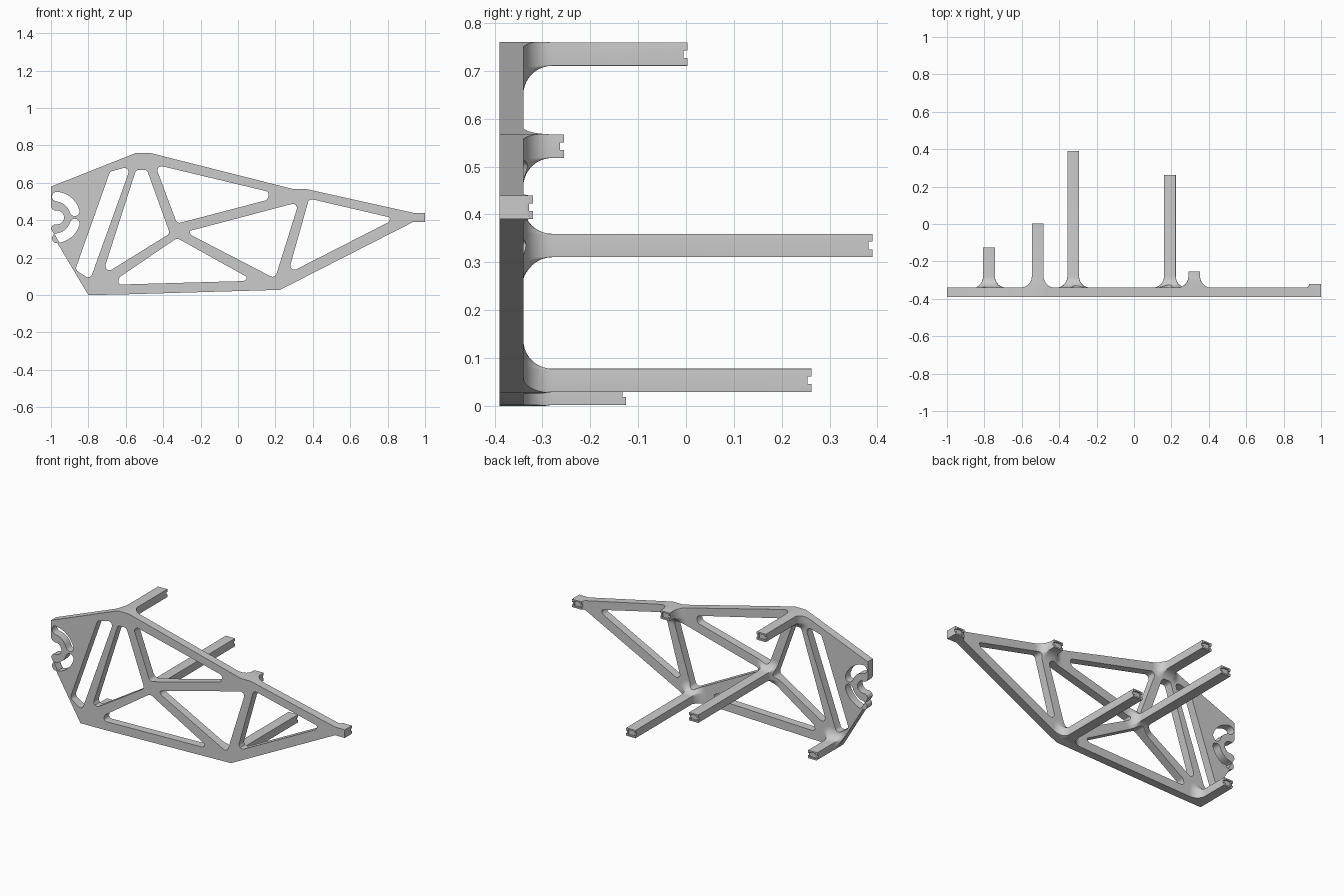
import bpy, bmesh
from math import sin, cos, radians, sqrt, tan, pi
from mathutils import Vector, Matrix

cube = bpy.data.objects.get("Cube")
if cube:
    bpy.data.objects.remove(cube, do_unlink=True)

BACK = -0.34          # rear face of the plate
THICK = 0.05
FILLET = 0.06

grey = bpy.data.materials.new("plain grey")
grey.use_nodes = True
grey.diffuse_color = (0.6, 0.6, 0.6, 1)
for node in grey.node_tree.nodes:
    if node.type == 'BSDF_PRINCIPLED':
        node.inputs["Base Color"].default_value = (0.6, 0.6, 0.6, 1)


def arc(cx, cz, r, a0, a1, n=8):
    steps = [radians(a0 + (a1 - a0) * i / n) for i in range(n + 1)]
    return [(cx + r * cos(a), cz + r * sin(a)) for a in steps]


def rounded(points, r, n=6):
    """Round every corner of a polygon with a tangent arc."""
    out = []
    for i, p in enumerate(points):
        p = Vector(p)
        a = Vector(points[i - 1]) - p
        b = Vector(points[(i + 1) % len(points)]) - p
        half = a.angle(b) / 2
        t = min(r / tan(half), 0.49 * a.length, 0.49 * b.length)
        rad = t * tan(half)
        centre = p + (a.normalized() + b.normalized()).normalized() * (rad / sin(half))
        u = p + a.normalized() * t - centre
        v = p + b.normalized() * t - centre
        for k in range(n + 1):
            d = u.lerp(v, k / n).normalized() * rad
            out.append(tuple(centre + d))
    return out


def add_mesh(name, bm):
    bmesh.ops.recalc_face_normals(bm, faces=bm.faces[:])
    mesh = bpy.data.meshes.new(name)
    bm.to_mesh(mesh)
    bm.free()
    mesh.materials.append(grey)
    obj = bpy.data.objects.new(name, mesh)
    bpy.context.collection.objects.link(obj)
    return obj


def evaluated_mesh(obj):
    graph = bpy.context.evaluated_depsgraph_get()
    return bpy.data.meshes.new_from_object(obj.evaluated_get(graph))


def extrude_profile(name, loops, y0, y1):
    """Solid with holes: the loops lie in x and z, extruded from y0 to y1."""
    curve = bpy.data.curves.new(name, 'CURVE')
    curve.dimensions = '2D'
    curve.fill_mode = 'BOTH'
    curve.extrude = (y1 - y0) / 2
    for loop in loops:
        spline = curve.splines.new('POLY')
        spline.points.add(len(loop) - 1)
        for pt, (x, z) in zip(spline.points, loop):
            pt.co = (x, z, 0, 1)
        spline.use_cyclic_u = True
    temp = bpy.data.objects.new(name, curve)
    bpy.context.collection.objects.link(temp)
    bm = bmesh.new()
    bm.from_mesh(evaluated_mesh(temp))
    bpy.data.objects.remove(temp, do_unlink=True)
    bmesh.ops.remove_doubles(bm, verts=bm.verts[:], dist=1e-5)
    place = Matrix.Translation((0, (y0 + y1) / 2, 0)) @ Matrix.Rotation(pi / 2, 4, 'X')
    bm.transform(place)
    return add_mesh(name, bm)


def box(name, centre, size):
    bm = bmesh.new()
    bmesh.ops.create_cube(bm, size=1)
    bm.transform(Matrix.Translation(centre) @ Matrix.Diagonal((*size, 1)))
    return add_mesh(name, bm)


def boolean(obj, cutter, operation):
    mod = obj.modifiers.new(operation, 'BOOLEAN')
    mod.object = cutter
    mod.operation = operation
    mod.solver = 'EXACT'
    mesh = evaluated_mesh(obj)
    obj.modifiers.clear()
    obj.data = mesh


def smooth(obj):
    bpy.ops.object.select_all(action='DESELECT')
    obj.select_set(True)
    bpy.context.view_layer.objects.active = obj
    bpy.ops.object.shade_smooth_by_angle(angle=radians(30))


# Plate outline with a rounded notch in its left edge
MID = 0.415
outline = [(-0.8, 0), (-0.63, 0.003), (0.225, 0.028), (0.935, 0.39), (1, 0.39),
           (1, 0.44), (0.935, 0.44), (0.36, 0.568), (0.29, 0.568),
           (-0.47, 0.76), (-0.545, 0.76), (-1, 0.58)]
lip = [(-1, 0.06), (-0.993, 0.045), (-0.98, 0.037)]
outline += [(x, MID + z) for x, z in lip]
outline += arc(-0.967, MID, 0.037, 90, -90, 12)
outline += [(x, MID - z) for x, z in reversed(lip)]

# Truss openings
openings = [
    [(-0.684, 0.66), (-0.572, 0.69), (-0.79, 0.083), (-0.87, 0.136)],
    [(-0.545, 0.67), (-0.487, 0.67), (-0.364, 0.329), (-0.727, 0.104)],
    [(-0.444, 0.698), (0.171, 0.551), (0.155, 0.508), (-0.326, 0.382)],
    [(-0.262, 0.342), (-0.251, 0.321), (0.198, 0.088), (0.326, 0.497)],
    [(0.38, 0.516), (0.818, 0.414), (0.802, 0.388), (0.267, 0.115)],
    [(-0.326, 0.305), (0.053, 0.094), (0.032, 0.075), (-0.642, 0.056), (-0.636, 0.094)],
]
loops = [outline] + [rounded(o, 0.022) for o in openings]

# Pair of curved slots around the notch
SX, SR, SW, A0, A1 = -0.98, 0.112, 0.026, 17, 84
slot = arc(SX, 0, SR + SW, A0, A1)
slot += arc(SX + SR * cos(radians(A1)), SR * sin(radians(A1)), SW, A1, A1 + 180)
slot += arc(SX, 0, SR - SW, A1, A0)
slot += arc(SX + SR * cos(radians(A0)), SR * sin(radians(A0)), SW, A0 + 180, A0 + 360)
slot = [p for i, p in enumerate(slot) if (Vector(p) - Vector(slot[i - 1])).length > 1e-4]
for side in (1, -1):
    loops.append([(x, MID + side * z) for x, z in slot])

plate = extrude_profile("truss_plate", loops, BACK - THICK, BACK)
smooth(plate)

# Tall copy of the plate that trims the flared post bases
trimmer = extrude_profile("post_trimmer", loops, BACK - 0.01, 0.45)
trimmer.hide_render = True


def post(name, x, z, y_end):
    """Rectangular post with a filleted base and a slotted end."""
    half_w, half_h = 0.0305, 0.0235
    r = min(FILLET, (y_end - BACK) * 0.9)
    levels = []
    for i in range(11):
        a = pi / 2 * i / 10
        levels.append((BACK + r * (1 - cos(a)), r * (1 - sin(a))))
    levels.append((y_end, 0))
    bm = bmesh.new()
    rings = []
    for y, offset in levels:
        rad = offset + 0.001
        ring = []
        for k, (sx, sz) in enumerate([(1, 1), (-1, 1), (-1, -1), (1, -1)]):
            corner = arc(x + sx * half_w, z + sz * half_h, rad, 90 * k, 90 * k + 90, 6)
            ring += [bm.verts.new((px, y, pz)) for px, pz in corner]
        rings.append(ring)
    for low, high in zip(rings, rings[1:]):
        for i in range(len(low)):
            bm.faces.new((low[i - 1], low[i], high[i], high[i - 1]))
    bm.faces.new(rings[0])
    bm.faces.new(rings[-1])
    obj = add_mesh(name, bm)
    boolean(obj, trimmer, 'INTERSECT')
    # End recess and cross slot
    for size in ((0.2, 0.016, 0.016), (0.042, 0.02, 0.032)):
        cutter = box("end_cutter", (x, y_end, z), size)
        boolean(obj, cutter, 'DIFFERENCE')
        bpy.data.objects.remove(cutter, do_unlink=True)
    smooth(obj)


post("lower_left_post", -0.775, 0.026, -0.125)
post("top_post", -0.515, 0.735, 0.003)
post("middle_post", -0.325, 0.335, 0.39)
post("lower_right_post", 0.192, 0.053, 0.262)
post("upper_right_post", 0.322, 0.5425, -0.255)
post("tip_post", 0.9675, 0.415, -0.32)

bpy.data.objects.remove(trimmer, do_unlink=True)
